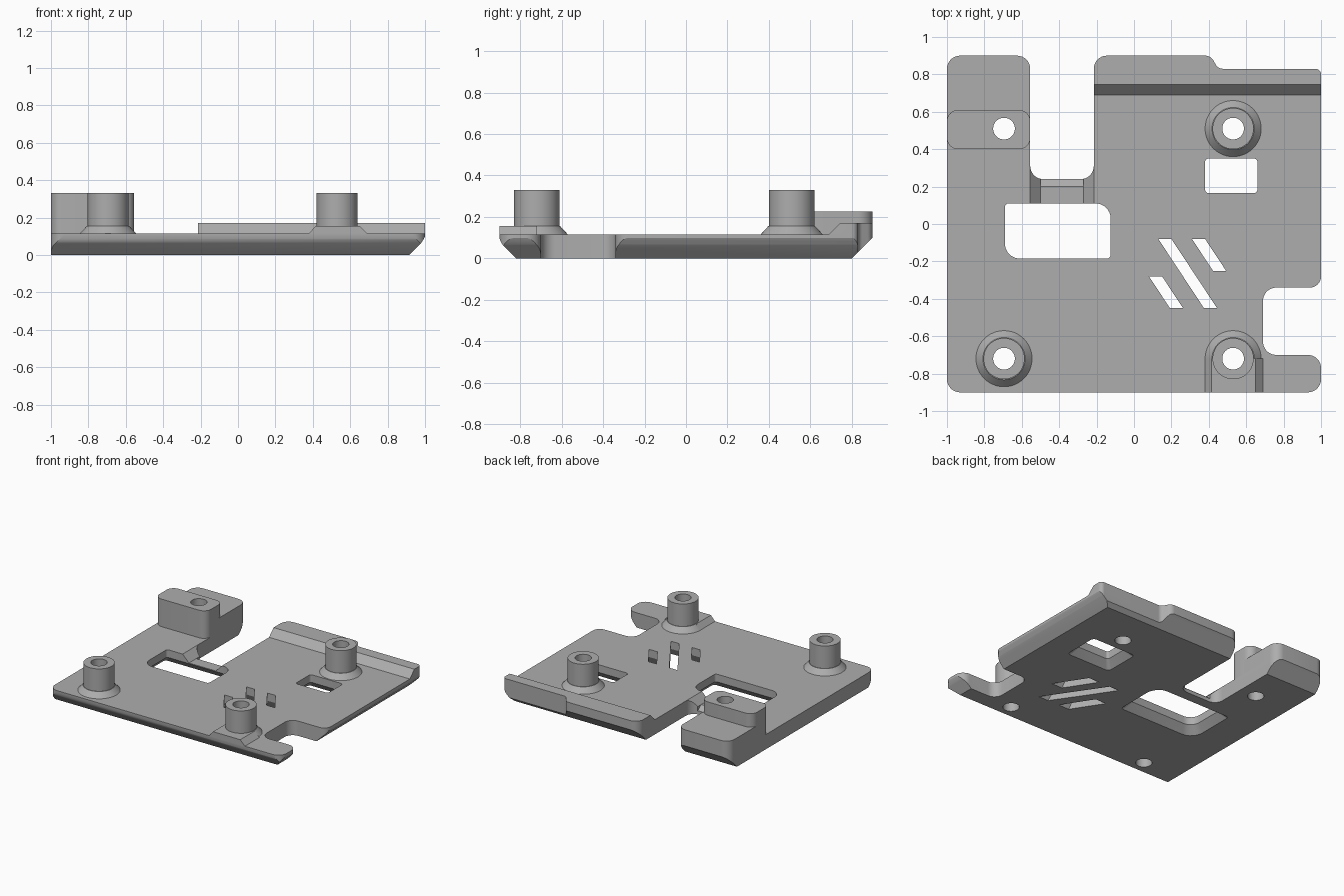
import bpy, bmesh, math
from mathutils import Vector

cube = bpy.data.objects.get("Cube")
if cube:
    bpy.data.objects.remove(cube, do_unlink=True)

grey = bpy.data.materials.new("mid_grey")
grey.use_nodes = True
COLOR = (0.42, 0.42, 0.42, 1)
grey.diffuse_color = COLOR
grey.node_tree.nodes["Principled BSDF"].inputs["Base Color"].default_value = COLOR

TOP = 0.115    # upper face of the plate
TALL = 0.33    # top of standoffs and block
BORE = 0.058


def loft(name, rings, closed=False):
    """Skin rings of 3D points; cap the ends, or join last ring to first."""
    bm = bmesh.new()
    rows = [[bm.verts.new(p) for p in ring] for ring in rings]
    n = len(rows[0])
    pairs = list(zip(rows, rows[1:]))
    if closed:
        pairs.append((rows[-1], rows[0]))
    else:
        bm.faces.new(rows[0])
        bm.faces.new(rows[-1])
    for a, b in pairs:
        for i in range(n):
            j = (i + 1) % n
            bm.faces.new((a[i], a[j], b[j], b[i]))
    bmesh.ops.recalc_face_normals(bm, faces=bm.faces)
    mesh = bpy.data.meshes.new(name)
    bm.to_mesh(mesh)
    bm.free()
    mesh.materials.append(grey)
    obj = bpy.data.objects.new(name, mesh)
    bpy.context.collection.objects.link(obj)
    return obj


def rounded(corners, steps=8):
    """Outline from (x, y, radius) corners, each filleted by an arc."""
    out = []
    for i, (x, y, r) in enumerate(corners):
        p = Vector((x, y))
        if r == 0:
            out.append(p)
            continue
        a = (Vector(corners[i - 1][:2]) - p).normalized()
        b = (Vector(corners[(i + 1) % len(corners)][:2]) - p).normalized()
        half = a.angle(b) / 2
        centre = p + (a + b).normalized() * (r / math.sin(half))
        start = p + a * (r / math.tan(half)) - centre
        end = p + b * (r / math.tan(half)) - centre
        sweep = start.angle_signed(end)
        for k in range(steps + 1):
            t = -sweep * k / steps
            c, s = math.cos(t), math.sin(t)
            out.append(centre + Vector((start.x * c - start.y * s, start.x * s + start.y * c)))
    return out


def box_outline(x0, x1, y0, y1, r=(0, 0, 0, 0)):
    return rounded([(x0, y0, r[0]), (x1, y0, r[1]), (x1, y1, r[2]), (x0, y1, r[3])])


def prism(name, outline, z0, z1):
    return loft(name, [[(x, y, z) for x, y in outline] for z in (z0, z1)])


def circle(x, y, r, n=48):
    return [(x + r * math.cos(math.tau * i / n), y + r * math.sin(math.tau * i / n)) for i in range(n)]


def flared(name, outline, grow, depth=0.055):
    """Through cutter that widens towards the underside."""
    xs, ys = [p[0] for p in outline], [p[1] for p in outline]
    cx, cy = (min(xs) + max(xs)) / 2, (min(ys) + max(ys)) / 2
    w, h = max(xs) - min(xs), max(ys) - min(ys)
    rings = []
    for z, g in ((-depth, 2 * grow), (depth, 0), (0.3, 0)):
        rings.append([(cx + (x - cx) * (1 + 2 * g / w), cy + (y - cy) * (1 + 2 * g / h), z)
                      for x, y in outline])
    return loft(name, rings)


def apply_boolean(obj, cutter, op):
    mod = obj.modifiers.new("cut", "BOOLEAN")
    mod.operation, mod.solver, mod.object = op, "EXACT", cutter
    bpy.context.view_layer.objects.active = obj
    bpy.ops.object.modifier_apply(modifier=mod.name)


# Plate with rear slot and side notch
plate_corners = [
    (-1, -0.9, 0.07), (1, -0.9, 0.07), (1, -0.7, 0.07), (0.69, -0.7, 0.07),
    (0.69, -0.34, 0.07), (1, -0.34, 0.06), (1, 0.83, 0.03), (0.45, 0.83, 0.04),
    (0.41, 0.9, 0.05), (-0.215, 0.9, 0.07), (-0.215, 0.24, 0.07),
    (-0.555, 0.24, 0.07), (-0.555, 0.9, 0.07), (-1, 0.9, 0.07)]
plate_outline = rounded(plate_corners)
plate = prism("base_plate", plate_outline, 0, TOP)

# Raised rear lip with a sloped front, trimmed to the plate outline
lip_profile = [(0.69, TOP), (0.745, 0.17), (1, 0.17), (1, TOP)]
rear_lip = loft("rear_lip", [[(x, y, z) for y, z in lip_profile] for x in (-0.4, 1.1)])

# Tall rear mounting block and its lower shelf
block = prism("mounting_block", box_outline(-1, -0.555, 0.4, 0.61, (0.06,) * 4), TOP, TALL)
shelf = prism("block_shelf", box_outline(-1, -0.555, 0.5, 0.9, (0, 0, 0.07, 0.07)), TOP, 0.225)

# Sloped pad running from one standoff to the front edge
pad_profile = [(0.38, TOP), (0.415, 0.155), (0.65, 0.155), (0.69, TOP)]
pad = loft("front_pad", [[(x, y, z) for x, z in pad_profile] for y in (-0.9, -0.72)])

# Hollow standoffs with conical feet
posts = {"front_right": (-0.695, -0.72), "front_left": (0.53, -0.72), "rear_left": (0.53, 0.51)}
parts = [plate, rear_lip, block, shelf, pad]
for side, (x, y) in posts.items():
    profile = [(BORE, TOP), (0.15, TOP), (0.113, 0.155), (0.11, 0.155), (0.11, TALL), (BORE, TALL)]
    rings = [[(px, py, z) for px, py in circle(x, y, r)] for r, z in profile]
    parts.append(loft(side + "_standoff", rings, closed=True))

# Envelope that gives the front, rear and left edges their under-chamfer
env = []
for z, x, front, rear in ((-0.05, 0.865, 0.77, 0.75), (0.065, 0.98, 0.885, 0.865),
                          (0.085, 0.993, 0.896, 0.885), (0.1, 1.001, 0.901, 0.901),
                          (0.6, 1.001, 0.901, 0.901)):
    env.append([(-1.2, -front, z), (x, -front, z), (x, rear, z), (-1.2, rear, z)])
envelope = loft("edge_envelope", env)
lip_trim = prism("lip_trim", plate_outline, -0.2, 0.6)
cutters = [envelope, lip_trim]
apply_boolean(plate, envelope, "INTERSECT")
apply_boolean(rear_lip, lip_trim, "INTERSECT")

# Windows and slanted vents
openings = [
    flared("large_window", box_outline(-0.69, -0.125, -0.185, 0.11, (0.08, 0.02, 0.08, 0.02)), 0.05),
    flared("small_window", box_outline(0.38, 0.66, 0.165, 0.35, (0.02,) * 4), 0.05)]
for i, (x, y0, y1) in enumerate([(0.13, -0.08, -0.45), (0.31, -0.08, -0.25), (0.08, -0.28, -0.45)]):
    dx = (y0 - y1) * 0.66
    vent = [(x, y0), (x + dx, y1), (x + dx + 0.07, y1), (x + 0.07, y0)]
    openings.append(flared("vent_%d" % i, vent, 0.03))

# Sunken channel between the large window and the rear slot
channel = [(-0.555, 0.1151), (-0.5, 0.06), (-0.27, 0.06), (-0.215, 0.1151), (-0.215, 0.3), (-0.555, 0.3)]
openings.append(loft("channel", [[(x, y, z) for x, z in channel] for y in (0.05, 0.32)]))
ramp = [(0.2, 0.0601), (0.25, 0.02), (0.25, 0.2), (0.2, 0.2)]
openings.append(loft("channel_ramp", [[(x, y, z) for y, z in ramp] for x in (-0.5, -0.27)]))
for cutter in openings:
    apply_boolean(plate, cutter, "DIFFERENCE")

# Screw bores
bores = {}
for side, (x, y) in list(posts.items()) + [("block", (-0.695, 0.51))]:
    bores[side] = prism(side + "_bore", circle(x, y, BORE), -0.2, 0.6)
    apply_boolean(plate, bores[side], "DIFFERENCE")
apply_boolean(pad, bores["front_left"], "DIFFERENCE")
for part in (block, shelf):
    apply_boolean(part, bores["block"], "DIFFERENCE")

for obj in cutters + openings + list(bores.values()):
    bpy.data.objects.remove(obj, do_unlink=True)

# Smooth arcs, crisp edges
bpy.ops.object.select_all(action="DESELECT")
for obj in parts:
    obj.select_set(True)
bpy.context.view_layer.objects.active = plate
bpy.ops.object.shade_smooth_by_angle(angle=math.radians(25))
